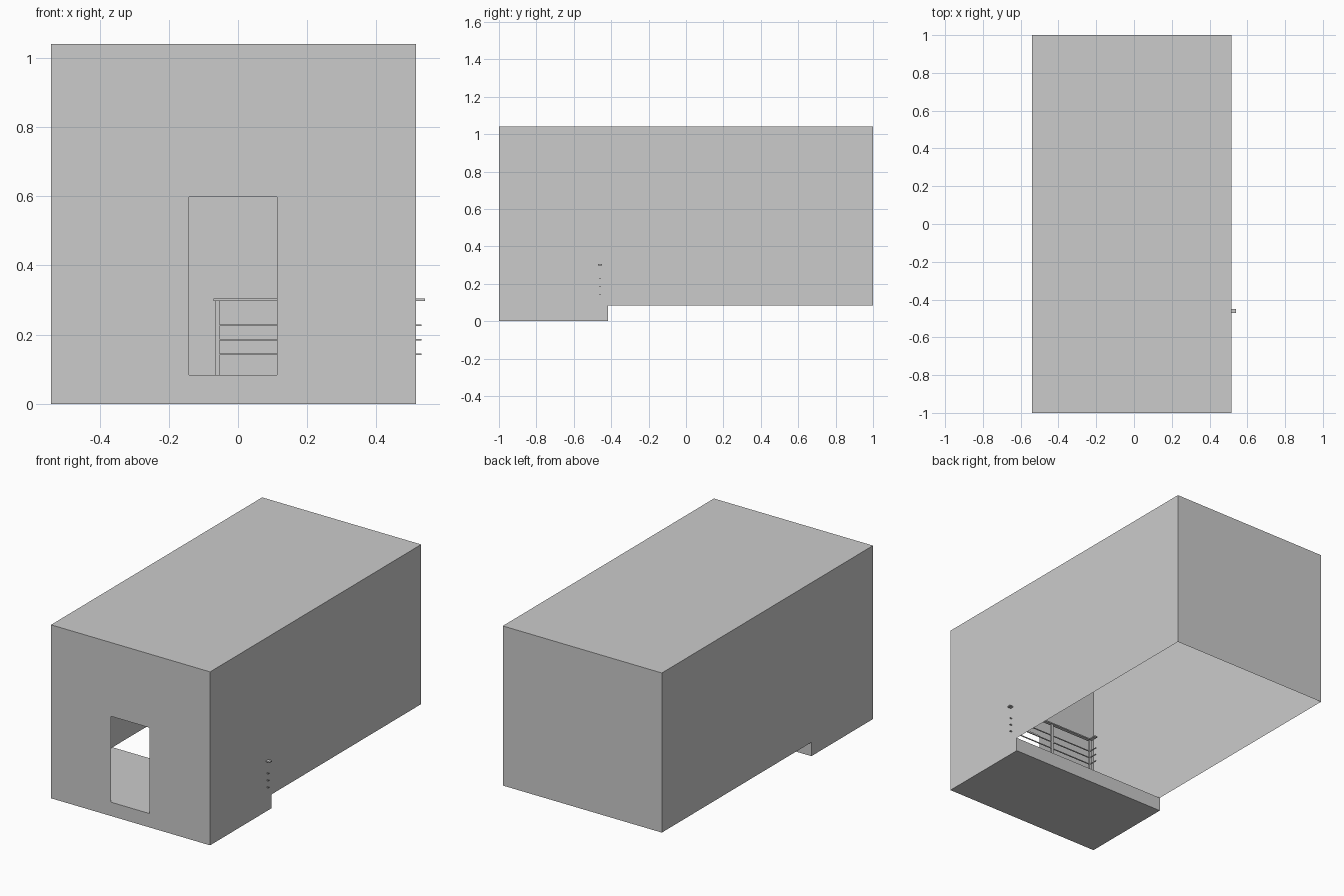
import bpy, bmesh

if "Cube" in bpy.data.objects:
    bpy.data.objects.remove(bpy.data.objects["Cube"])

X0, X1 = -0.54, 0.515        # side walls
Y0, Y1 = -1.0, 1.0           # front and back walls
FLOOR, TOP = 0.083, 1.04     # platform top, ceiling
STEP_Y = -0.417              # back edge of the platform
DOOR_X0, DOOR_X1, DOOR_TOP = -0.141, 0.113, 0.598


def finish(name, bm):
    mesh = bpy.data.meshes.new(name)
    bm.to_mesh(mesh)
    bm.free()
    obj = bpy.data.objects.new(name, mesh)
    bpy.context.collection.objects.link(obj)
    return obj


def add_box(bm, x, y, z):
    lo, hi = zip(x, y, z)
    verts = bmesh.ops.create_cube(bm, size=1)["verts"]
    for v in verts:
        v.co = [(a + b) / 2 + c * (b - a) for a, b, c in zip(lo, hi, v.co)]


def box(name, x, y, z):
    bm = bmesh.new()
    add_box(bm, x, y, z)
    return finish(name, bm)


# Room shell: thin sheet walls and ceiling, open underneath
bm = bmesh.new()
add_box(bm, (X0, X1), (Y0, Y1), (FLOOR, TOP))
bm.normal_update()
bmesh.ops.delete(bm, geom=[f for f in bm.faces if f.normal.z < -0.5 or f.normal.y < -0.5],
                 context='FACES')
# Front wall with the doorway cut from its lower edge
outline = [(X0, FLOOR), (DOOR_X0, FLOOR), (DOOR_X0, DOOR_TOP), (DOOR_X1, DOOR_TOP),
           (DOOR_X1, FLOOR), (X1, FLOOR), (X1, TOP), (X0, TOP)]
bm.faces.new([bm.verts.new((x, Y0, z)) for x, z in outline])
bmesh.ops.remove_doubles(bm, verts=bm.verts, dist=1e-4)
finish("room_shell", bm)

# Entrance platform
box("entrance_platform", (X0, X1), (Y0, STEP_Y), (0, FLOOR))

# Railing: runs along the platform edge, with a short return at its free end
RY, RX, RETURN_Y = -0.46, -0.06, -0.405


def rail(name, z, half_w, half_h, x_end):
    zs = (z - half_h, z + half_h)
    box(name, (RX - half_w, x_end), (RY - half_w, RY + half_w), zs)
    box(name + "_return", (RX - half_w, RX + half_w), (RY + half_w, RETURN_Y), zs)


rail("handrail", 0.301, 0.0105, 0.0035, 0.54)
for z in (0.143, 0.185, 0.227):
    rail("railing_bar", z, 0.0025, 0.0025, 0.53)
for x in (RX, 0.22, 0.50):
    box("railing_post", (x - 0.006, x + 0.006), (RY - 0.006, RY + 0.006), (FLOOR, 0.298))
